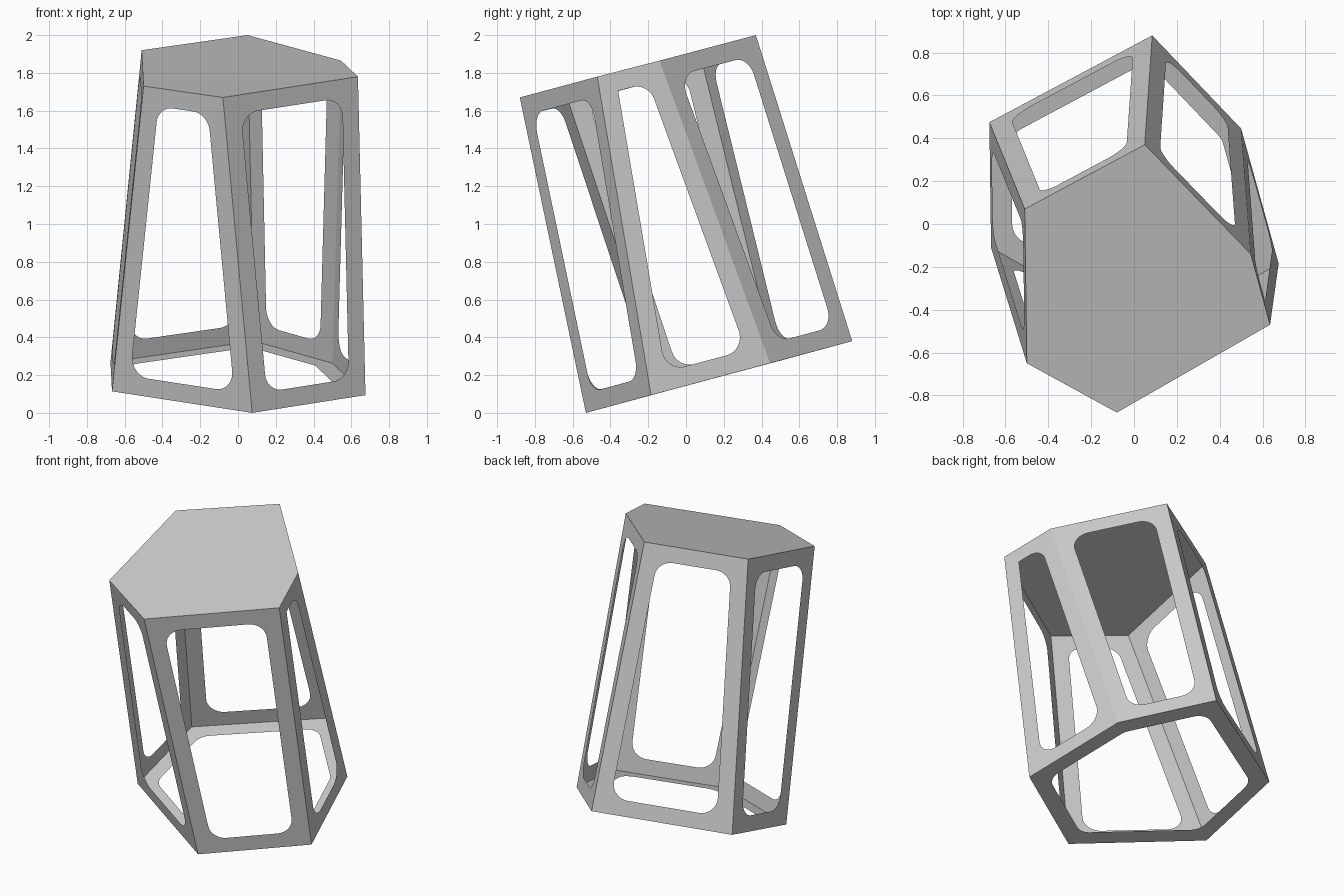
import bpy
from mathutils import Vector

cube = bpy.data.objects.get("Cube")
if cube:
    bpy.data.objects.remove(cube, do_unlink=True)

BORDER = 0.1    # frame width around every opening
ROUND = 0.1     # corner radius of the openings
STEPS = 8

grey = bpy.data.materials.new("plain grey")
grey.use_nodes = True
colour = (0.6, 0.6, 0.6, 1)
grey.diffuse_color = colour
grey.node_tree.nodes["Principled BSDF"].inputs["Base Color"].default_value = colour

# Matching corners of the tilted hexagonal ends, clockwise from above
top = [Vector(p) for p in (
    (-0.51, 0.07, 1.92), (0.05, 0.37, 2.0), (0.545, -0.14, 1.865),
    (0.635, -0.47, 1.78), (-0.08, -0.88, 1.67), (-0.5, -0.65, 1.73))]
base = [Vector(p) for p in (
    (-0.675, 0.475, 0.27), (0.085, 0.88, 0.38), (0.5, 0.445, 0.263),
    (0.675, -0.185, 0.094), (0.075, -0.53, 0), (-0.667, -0.11, 0.114))]


def add_mesh(name, verts, faces):
    mesh = bpy.data.meshes.new(name)
    mesh.from_pydata(verts, [], faces)
    mesh.materials.append(grey)
    obj = bpy.data.objects.new(name, mesh)
    bpy.context.collection.objects.link(obj)


def rounded_corner(prev, corner, following, radius):
    """Arc that rounds the inset copy of one corner."""
    a = (prev - corner).normalized()
    b = (following - corner).normalized()
    half = a.angle(b) / 2
    inner = corner + (a + b) * BORDER / a.cross(b).length
    # tangent length of the fillet, then an exact arc as a rational curve
    reach = radius / (a + b).length * (a - b).length
    weight = (a - b).length / 2
    start = inner + a * reach / ((a - b).length / (a + b).length) ** 2
    end = inner + b * reach / ((a - b).length / (a + b).length) ** 2
    points = []
    for k in range(STEPS + 1):
        t = k / STEPS
        u, v, w = (1 - t) ** 2, 2 * t * (1 - t) * weight, t * t
        points.append((start * u + inner * v + end * w) / (u + v + w))
    return points


def framed_panel(name, corners, sharp=None):
    """Thin panel with a rounded opening, fanned around its corners."""
    n, m = len(corners), STEPS + 1
    verts = list(corners)
    for i in range(n):
        radius = 0.005 if i == sharp else ROUND
        verts += rounded_corner(corners[i - 1], corners[i], corners[(i + 1) % n], radius)
    faces = []
    for i in range(n):
        j = (i + 1) % n
        first = n + i * m
        faces += [(i, first + k + 1, first + k) for k in range(STEPS)]
        faces.append((i, j, n + j * m, first + STEPS))
    add_mesh(name, verts, faces)


# Closed top
add_mesh("top_plate", top, [tuple(reversed(range(len(top))))])

# Open base ring
framed_panel("base_frame", base)

# Six open side panels; the narrow one keeps one square corner
names = ("back_right", "back_left", "left", "front_left", "front_right", "right")
for i, side in enumerate(names):
    j = (i + 1) % len(top)
    framed_panel(side + "_panel", [top[i], top[j], base[j], base[i]],
                 sharp=1 if side == "left" else None)
